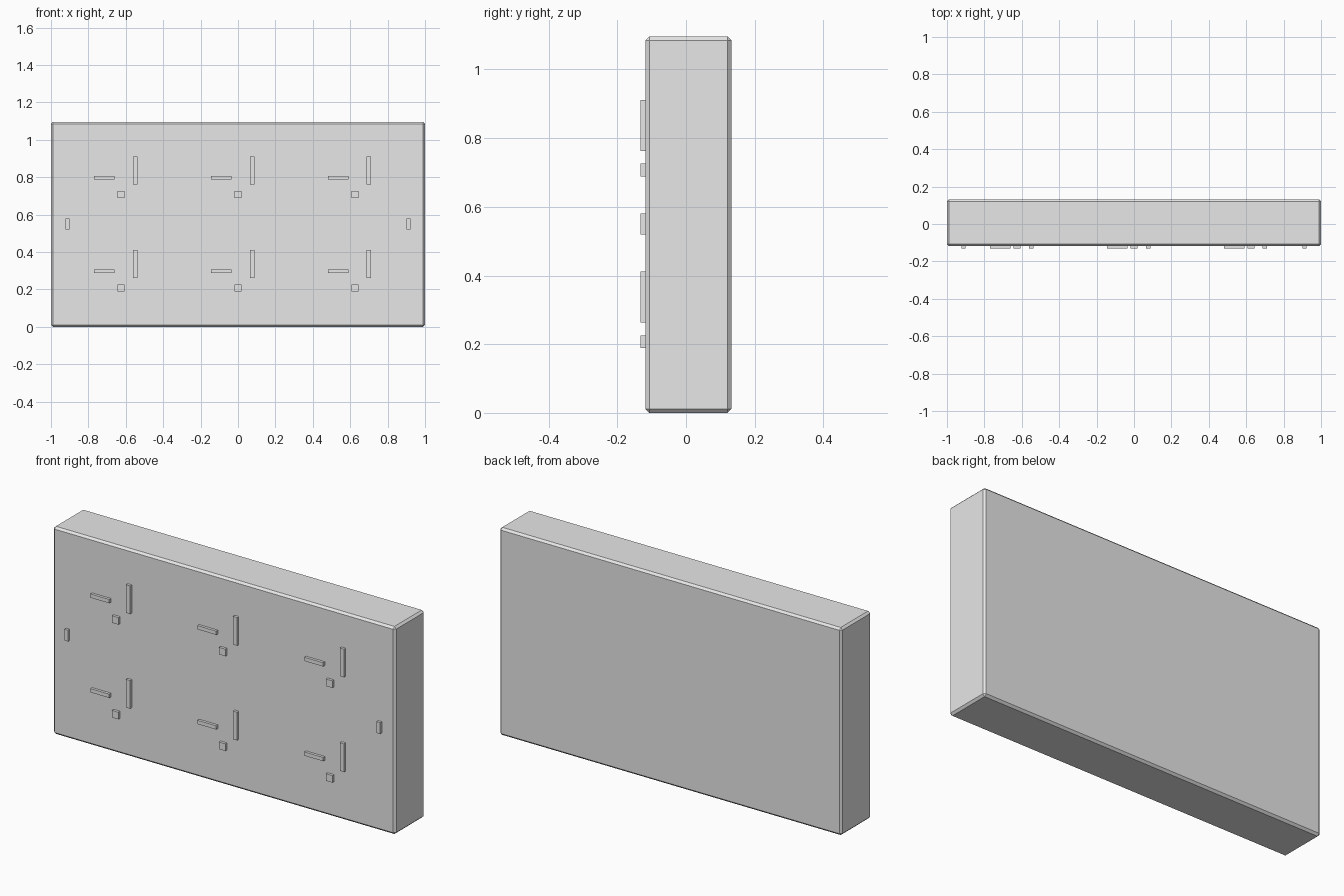
import bpy

if "Cube" in bpy.data.objects:
    bpy.data.objects.remove(bpy.data.objects["Cube"])

grey = bpy.data.materials.new("light grey")
grey.diffuse_color = (0.8, 0.8, 0.8, 1)
grey.use_nodes = True
grey.node_tree.nodes["Principled BSDF"].inputs["Base Color"].default_value = grey.diffuse_color

FRONT, BACK, FACE = -0.118, 0.132, -0.132   # panel front, panel back, front of raised parts


def box(name, x, z, w, h, y0, y1):
    bpy.ops.mesh.primitive_cube_add(size=1, location=(x, (y0 + y1) / 2, z))
    ob = bpy.context.object
    ob.name = name
    ob.scale = (w, y1 - y0, h)
    bpy.ops.object.transform_apply(location=False, rotation=False, scale=True)
    ob.data.materials.append(grey)
    return ob


# chamfered main panel
panel = box("panel", 0, 0.548, 2.0, 1.096, FRONT, BACK)
bevel = panel.modifiers.new("chamfer", 'BEVEL')
bevel.width = 0.011
bevel.segments = 1

# six drawer units: label bar, tall handle and square lock
for x in (-0.625, 0, 0.625):
    for z in (0.297, 0.797):
        box("label_bar", x - 0.09, z, 0.11, 0.02, FACE, FRONT + 0.002)
        box("handle", x + 0.075, z + 0.04, 0.024, 0.149, FACE, FRONT + 0.002)
        box("lock", x, z - 0.09, 0.0375, 0.0375, FACE, FRONT + 0.002)

# small pulls at both ends
for side in (-1, 1):
    box("end_pull", side * 0.912, 0.55, 0.021, 0.06, FACE, FRONT + 0.002)
